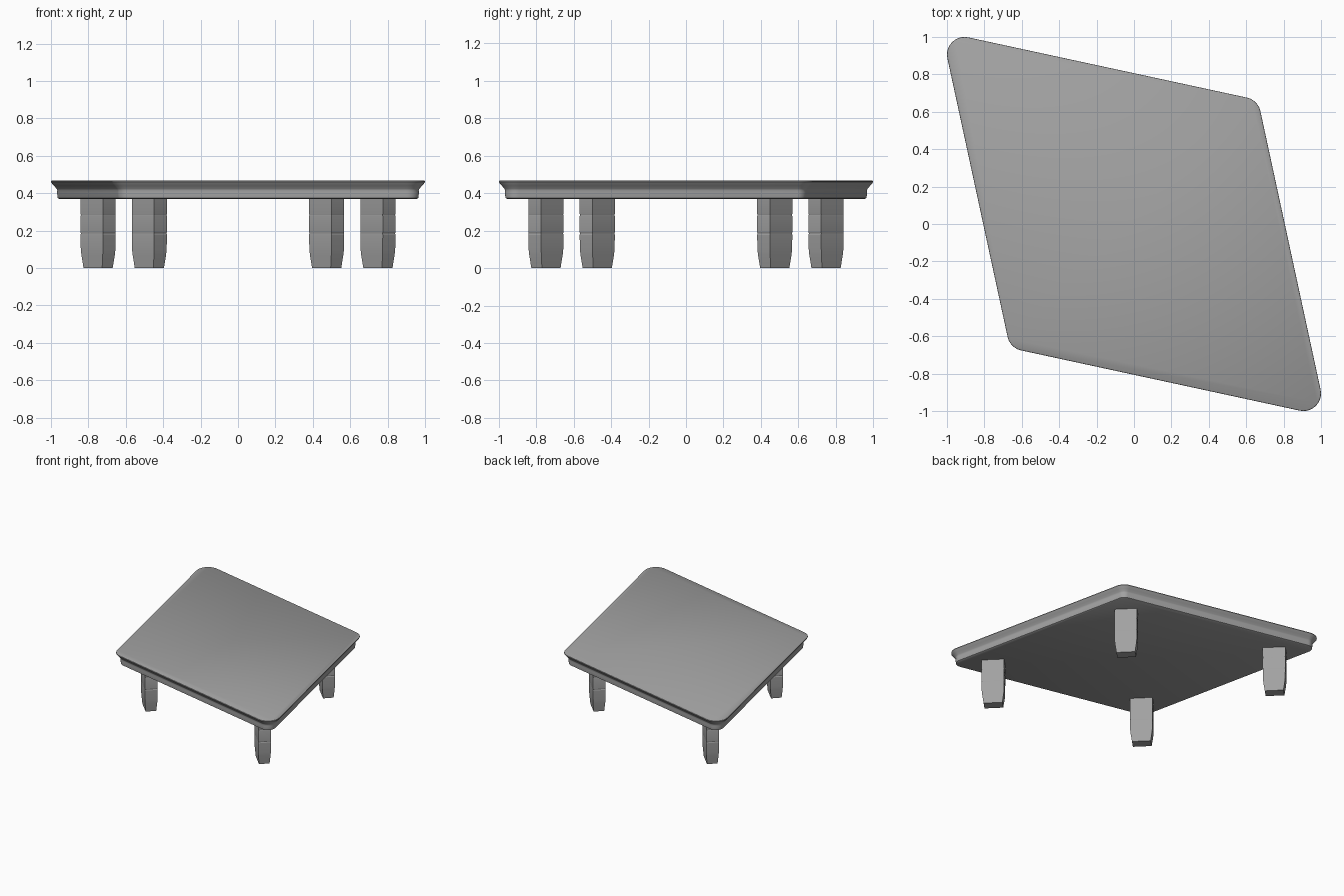
import bpy, bmesh, math

cube = bpy.data.objects.get("Cube")
if cube:
    bpy.data.objects.remove(cube, do_unlink=True)

GREY = (0.36, 0.36, 0.36, 1)
mat = bpy.data.materials.new("plain grey")
mat.use_nodes = True
mat.diffuse_color = GREY
mat.node_tree.nodes["Principled BSDF"].inputs["Base Color"].default_value = GREY


def loft(name, rings, angle):
    """Skin a stack of equal rings, bottom to top, and cap both ends."""
    bm = bmesh.new()
    loops = [[bm.verts.new(p) for p in ring] for ring in rings]
    n = len(loops[0])
    for low, high in zip(loops, loops[1:]):
        for i in range(n):
            j = (i + 1) % n
            bm.faces.new((low[i], low[j], high[j], high[i]))
    bm.faces.new(loops[0][::-1])
    bm.faces.new(loops[-1])
    bmesh.ops.recalc_face_normals(bm, faces=bm.faces)
    mesh = bpy.data.meshes.new(name)
    bm.to_mesh(mesh)
    bm.free()
    mesh.materials.append(mat)
    obj = bpy.data.objects.new(name, mesh)
    bpy.context.collection.objects.link(obj)
    bpy.ops.object.select_all(action='DESELECT')
    obj.select_set(True)
    bpy.context.view_layer.objects.active = obj
    bpy.ops.object.shade_smooth_by_angle(angle=math.radians(angle))
    return obj


# Tabletop: diamond outline with filleted corners
SKEW, SIDE, RADIUS, STEPS = math.radians(12.2), 0.788, 0.094, 10
c, s = math.cos(SKEW), math.sin(SKEW)
blunt = (SIDE - RADIUS) / (c + s)
sharp = (SIDE - RADIUS) / (c - s)
CORNERS = [(blunt, blunt, 45), (-sharp, sharp, 135),
           (-blunt, -blunt, 225), (sharp, -sharp, 315)]


def outline(z, inset):
    points = []
    for k, (x, y, mid) in enumerate(CORNERS):
        half = math.pi / 4 + (SKEW if k % 2 else -SKEW)
        for i in range(STEPS + 1):
            a = math.radians(mid) + half * (2 * i / STEPS - 1)
            r = RADIUS - inset
            points.append((x + r * math.cos(a), y + r * math.sin(a), z))
    return points


# Moulded edge: height and inset, from underside to top
EDGE = [(0.369, 0.045), (0.374, 0.036), (0.405, 0.032), (0.416, 0.034),
        (0.424, 0.03), (0.44, 0.016), (0.455, 0.003), (0.46, 0),
        (0.465, 0.001), (0.469, 0.007)]
loft("tabletop", [outline(z, inset) for z, inset in EDGE], 40)

# Legs: rectangular posts set along the long diagonal, with shallow grooves
LEG = [(0, 0.83), (0.03, 0.88), (0.07, 0.95), (0.1, 0.985), (0.178, 1),
       (0.185, 0.975), (0.192, 1), (0.277, 1), (0.284, 0.98), (0.291, 1),
       (0.372, 1)]
LONG, SHORT = 0.06, 0.034  # half sides projected on the axes


def leg_ring(x, y, z, scale):
    ring = []
    for u, v in ((1, 1), (-1, 1), (-1, -1), (1, -1)):
        ring.append((x + scale * (u * LONG + v * SHORT),
                     y + scale * (v * SHORT - u * LONG), z))
    return ring


LEGS = {"front_left_leg": (0.748, -0.748), "back_right_leg": (-0.748, 0.748),
        "front_right_leg": (-0.474, -0.474), "back_left_leg": (0.474, 0.474)}
for name, (x, y) in LEGS.items():
    loft(name, [leg_ring(x, y, z, k) for z, k in LEG], 15)
